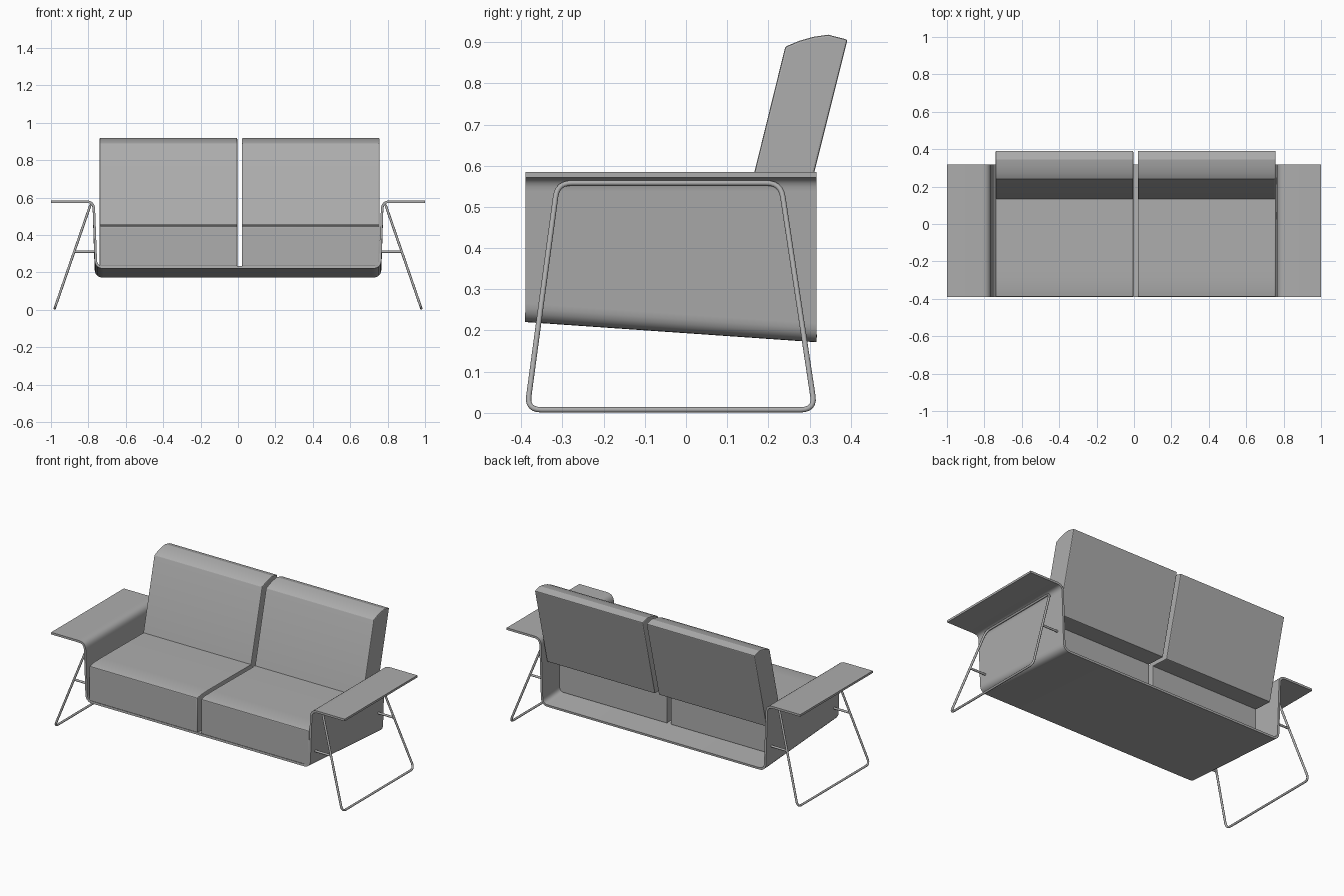
import bpy, bmesh, math
from mathutils import Vector

if "Cube" in bpy.data.objects:
    bpy.data.objects.remove(bpy.data.objects["Cube"])

ROD = 0.0065
FRONT, BACK = -0.39, 0.317

grey = bpy.data.materials.new("mid_grey")
grey.diffuse_color = (0.42, 0.42, 0.42, 1)
grey.use_nodes = True
grey.node_tree.nodes["Principled BSDF"].inputs["Base Color"].default_value = grey.diffuse_color


def floor_z(y):
    """Centre height of the sloping shell floor."""
    return 0.227 + (y - FRONT) / (BACK - FRONT) * (0.178 - 0.227)


def fillet(pts, radius, closed=False, steps=6):
    """Round the corners of a polyline with quadratic arcs."""
    pts = [Vector(p) for p in pts]
    n, out = len(pts), []
    for i, p in enumerate(pts):
        if not closed and i in (0, n - 1):
            out.append(p)
            continue
        a = p + (pts[i - 1] - p).normalized() * radius
        b = p + (pts[(i + 1) % n] - p).normalized() * radius
        for k in range(steps + 1):
            t = k / steps
            out.append(a * (1 - t) ** 2 + p * 2 * t * (1 - t) + b * t * t)
    return out


def finish(obj, angle=35):
    """Apply modifiers, colour, and smooth while keeping sharp edges."""
    bpy.ops.object.select_all(action='DESELECT')
    obj.select_set(True)
    bpy.context.view_layer.objects.active = obj
    bpy.ops.object.convert(target='MESH')
    obj = bpy.context.object
    obj.data.materials.clear()
    obj.data.materials.append(grey)
    bm = bmesh.new()
    bm.from_mesh(obj.data)
    bmesh.ops.recalc_face_normals(bm, faces=bm.faces)
    bm.to_mesh(obj.data)
    bm.free()
    bpy.ops.object.shade_smooth_by_angle(angle=math.radians(angle))


def mesh_object(name, bm):
    bmesh.ops.recalc_face_normals(bm, faces=bm.faces)
    me = bpy.data.meshes.new(name)
    bm.to_mesh(me)
    bm.free()
    obj = bpy.data.objects.new(name, me)
    bpy.context.collection.objects.link(obj)
    return obj


def cushion(name, profile, x0, x1):
    """Extrude a (y, z) side profile from x0 to x1 with softened edges."""
    bm = bmesh.new()
    face = bm.faces.new([bm.verts.new((x0, y, z)) for y, z in profile])
    ext = bmesh.ops.extrude_face_region(bm, geom=[face])
    moved = [g for g in ext['geom'] if isinstance(g, bmesh.types.BMVert)]
    bmesh.ops.translate(bm, verts=moved, vec=(x1 - x0, 0, 0))
    bm.faces.ensure_lookup_table()
    obj = mesh_object(name, bm)
    bev = obj.modifiers.new("soft_edges", 'BEVEL')
    bev.width, bev.segments = 0.005, 2
    bev.limit_method, bev.angle_limit = 'ANGLE', math.radians(30)
    bev.harden_normals = False
    finish(obj, 20)


def rod(name, pts, closed=False):
    cu = bpy.data.curves.new(name, 'CURVE')
    cu.dimensions = '3D'
    cu.bevel_depth, cu.bevel_resolution = ROD, 4
    cu.use_fill_caps = not closed
    sp = cu.splines.new('POLY')
    sp.points.add(len(pts) - 1)
    for p, c in zip(sp.points, pts):
        p.co = (*c, 1)
    sp.use_cyclic_u = closed
    obj = bpy.data.objects.new(name, cu)
    bpy.context.collection.objects.link(obj)
    finish(obj, 60)


# Bent shell: armrest, wall, sloping floor, wall, armrest
bm = bmesh.new()
rows = []
for y in (FRONT, BACK):
    half = [(1.0, y, 0.578), (0.772, y, 0.578), (0.759, y, floor_z(y))]
    path = [(-x, yy, z) for x, yy, z in half] + half[::-1]
    rows.append([bm.verts.new(p) for p in fillet(path, 0.04)])
for a0, a1, b0, b1 in zip(rows[0], rows[0][1:], rows[1], rows[1][1:]):
    bm.faces.new((a0, a1, b1, b0))
shell = mesh_object("shell", bm)
sol = shell.modifiers.new("thickness", 'SOLIDIFY')
sol.thickness, sol.offset, sol.use_even_offset = 0.013, 0, True
finish(shell)

# Cushions, two seats and two backs
seat_back = 0.155
seat_profile = [(-0.39, floor_z(FRONT) + 0.006), (-0.39, 0.446), (-0.35, 0.454),
                (-0.28, 0.456), (seat_back, 0.452), (seat_back, floor_z(seat_back) + 0.006)]
back_profile = [(0.128, 0.43), (0.241, 0.889), (0.275, 0.903), (0.31, 0.913),
                (0.345, 0.918), (0.392, 0.906), (0.271, 0.423)]
for side, x0, x1 in (("left", -0.74, -0.004), ("right", 0.021, 0.757)):
    cushion(side + "_seat_cushion", seat_profile, x0, x1)
    cushion(side + "_back_cushion", back_profile, x0, x1)

# Slanted rod legs with short struts to the shell
for side, s in (("left", -1), ("right", 1)):
    top_x, low_x, top_z, low_z = 0.79 * s, 0.98 * s, 0.558, ROD + 0.001
    loop = [(low_x, -0.386, low_z), (low_x, 0.313, low_z),
            (top_x, 0.230, top_z), (top_x, -0.312, top_z)]
    rod(side + "_leg_loop", fillet(loop, 0.035, closed=True), closed=True)
    for end, y in (("front", -0.345), ("back", 0.267)):
        rod(f"{side}_{end}_strut", [(0.757 * s, y, 0.31), (0.874 * s, y, 0.31)])
